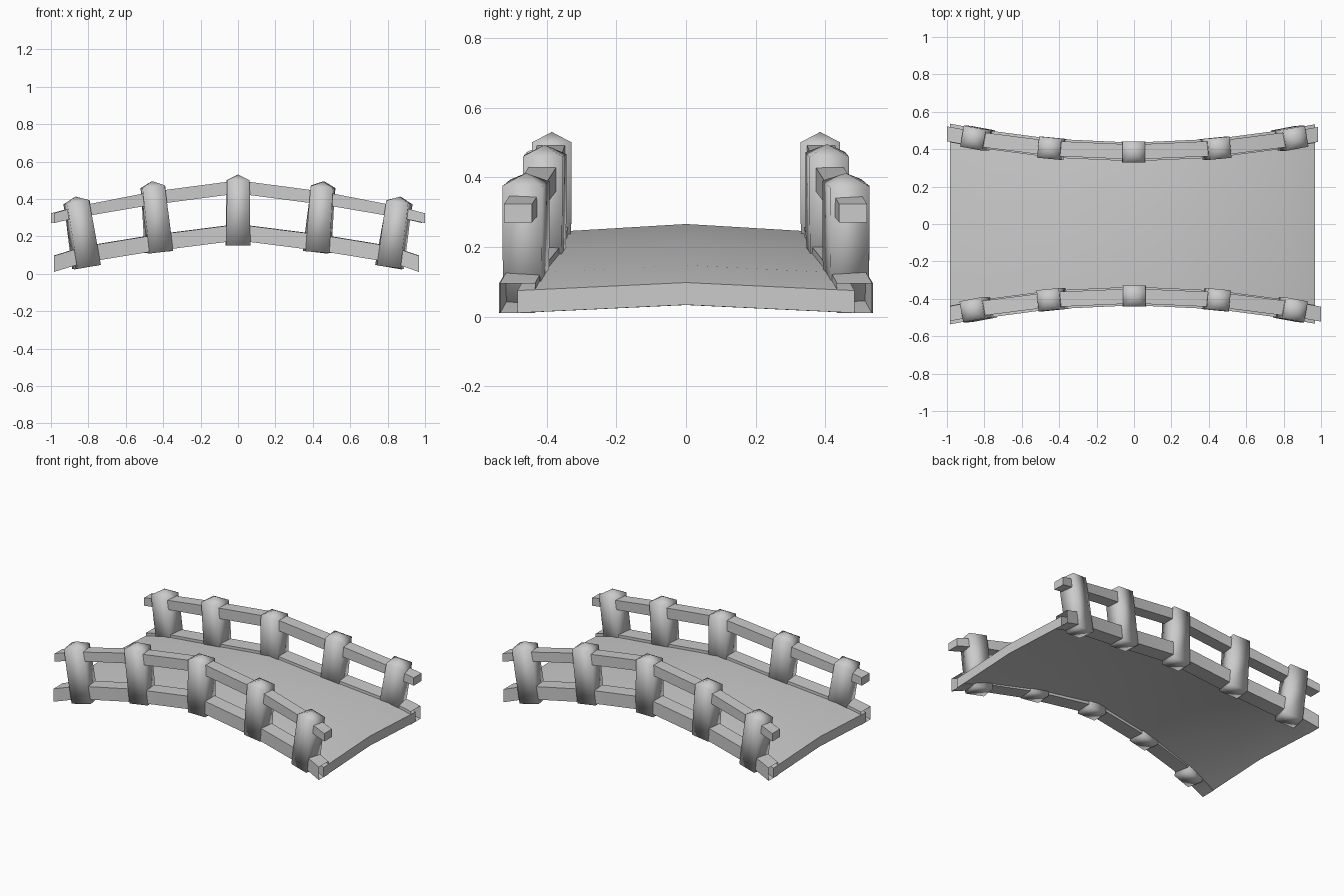
import bpy, bmesh, math
from mathutils import Vector, Matrix

cube = bpy.data.objects.get("Cube")
if cube:
    bpy.data.objects.remove(cube, do_unlink=True)

stone = bpy.data.materials.new("stone grey")
stone.use_nodes = True
GREY = (0.6, 0.6, 0.6, 1)
stone.diffuse_color = GREY
stone.node_tree.nodes["Principled BSDF"].inputs["Base Color"].default_value = GREY


def loft(name, rings, cap_ends=True, apex=None, turn=0.0, sharp=60):
    """Skin a list of point rings, optionally closing the far end to an apex."""
    bm = bmesh.new()
    rows = [[bm.verts.new(p) for p in ring] for ring in rings]
    count = len(rows[0])
    for a, b in zip(rows, rows[1:]):
        for i in range(count):
            j = (i + 1) % count
            bm.faces.new((a[i], a[j], b[j], b[i]))
    if apex is not None:
        tip = bm.verts.new(apex)
        for i in range(count):
            bm.faces.new((rows[-1][i], rows[-1][(i + 1) % count], tip))
        bm.faces.new(rows[0])
    elif cap_ends:
        bm.faces.new(rows[0])
        bm.faces.new(rows[-1])
    bmesh.ops.recalc_face_normals(bm, faces=bm.faces)
    bm.transform(Matrix.Rotation(turn, 4, "Z"))
    mesh = bpy.data.meshes.new(name)
    bm.to_mesh(mesh)
    bm.free()
    mesh.materials.append(stone)
    obj = bpy.data.objects.new(name, mesh)
    bpy.context.collection.objects.link(obj)
    bpy.ops.object.select_all(action="DESELECT")
    obj.select_set(True)
    bpy.context.view_layer.objects.active = obj
    bpy.ops.object.shade_smooth_by_angle(angle=math.radians(sharp))
    return obj


def side_y(x):
    """Sideways flare of the railings toward the bridge ends."""
    return 0.385 + 0.105 * x * x


def bar_rings(path, width, height):
    """Upright rectangular rings along (x, y, z, scale) points."""
    return [[(x, y + sy * width / 2, z + sz * height * s / 2)
             for sy, sz in ((-1, -1), (1, -1), (1, 1), (-1, 1))]
            for x, y, z, s in path]


# Arched lower line shared by the edge beams and the deck
ARCH = [(-0.983, 0.053), (-0.82, 0.103), (-0.44, 0.165), (0, 0.221),
        (0.44, 0.165), (0.82, 0.103), (0.968, 0.053)]

# Cambered deck between the beams
deck = []
for x, z in ARCH:
    half = side_y(x)
    top, low = z + 0.022, z - 0.027 - 0.016 * x * x
    deck.append([(x, -half, low), (x, 0, low + 0.023), (x, half, low),
                 (x, half, top), (x, 0, top + 0.023), (x, -half, top)])
loft("deck", deck)

# Edge beams, open at both ends
for label, side in (("front", -1), ("back", 1)):
    path = [(x, side * side_y(x), z, 1) for x, z in ARCH]
    loft(label + "_beam", bar_rings(path, 0.1, 0.086), cap_ends=False)

# Handrail line, and each post as (bottom x, bottom z, top x, top z)
RAIL = [(-0.985, 0.297, 0.75), (-0.86, 0.33, 0.85), (-0.45, 0.405, 1), (0, 0.464, 1),
        (0.45, 0.405, 1), (0.86, 0.33, 0.85), (1.0, 0.297, 0.75)]
POSTS = [(-0.805, 0.035, -0.87, 0.412), (-0.415, 0.115, -0.46, 0.495),
         (0.002, 0.15, 0.002, 0.53),
         (0.43, 0.115, 0.455, 0.493), (0.815, 0.035, 0.865, 0.412)]


def post(name, low_x, low_z, top_x, top_z, turn):
    """Leaning square post with a shallow pyramid cap, turned along the railing."""
    y = -side_y((low_x + top_x) / 2)
    foot, tip = Vector((low_x, y, low_z)), Vector((top_x, y, top_z))
    up = (tip - foot).normalized()
    along = Vector((1, -0.21 * top_x, 0))
    along = (along - up * along.dot(up)).normalized()
    across = up.cross(along)
    rings = []
    for center, wide, deep in ((foot, 0.128, 0.108), (foot.lerp(tip, 0.5), 0.125, 0.114),
                               (tip - up * 0.03, 0.12, 0.114)):
        rings.append([center + along * sx * wide / 2 + across * sy * deep / 2
                      for sx, sy in ((-1, -1), (1, -1), (1, 1), (-1, 1))])
    loft(name, rings, apex=tip, turn=turn, sharp=91)


# The back railing is the front one turned half way round
for label, turn in (("front", 0.0), ("back", math.pi)):
    path = [(x, -side_y(x) + 0.008 * x * x, z, s) for x, z, s in RAIL]
    loft(label + "_handrail", bar_rings(path, 0.08, 0.07), turn=turn)
    for number, spec in enumerate(POSTS, 1):
        post(f"{label}_post_{number}", *spec, turn)
